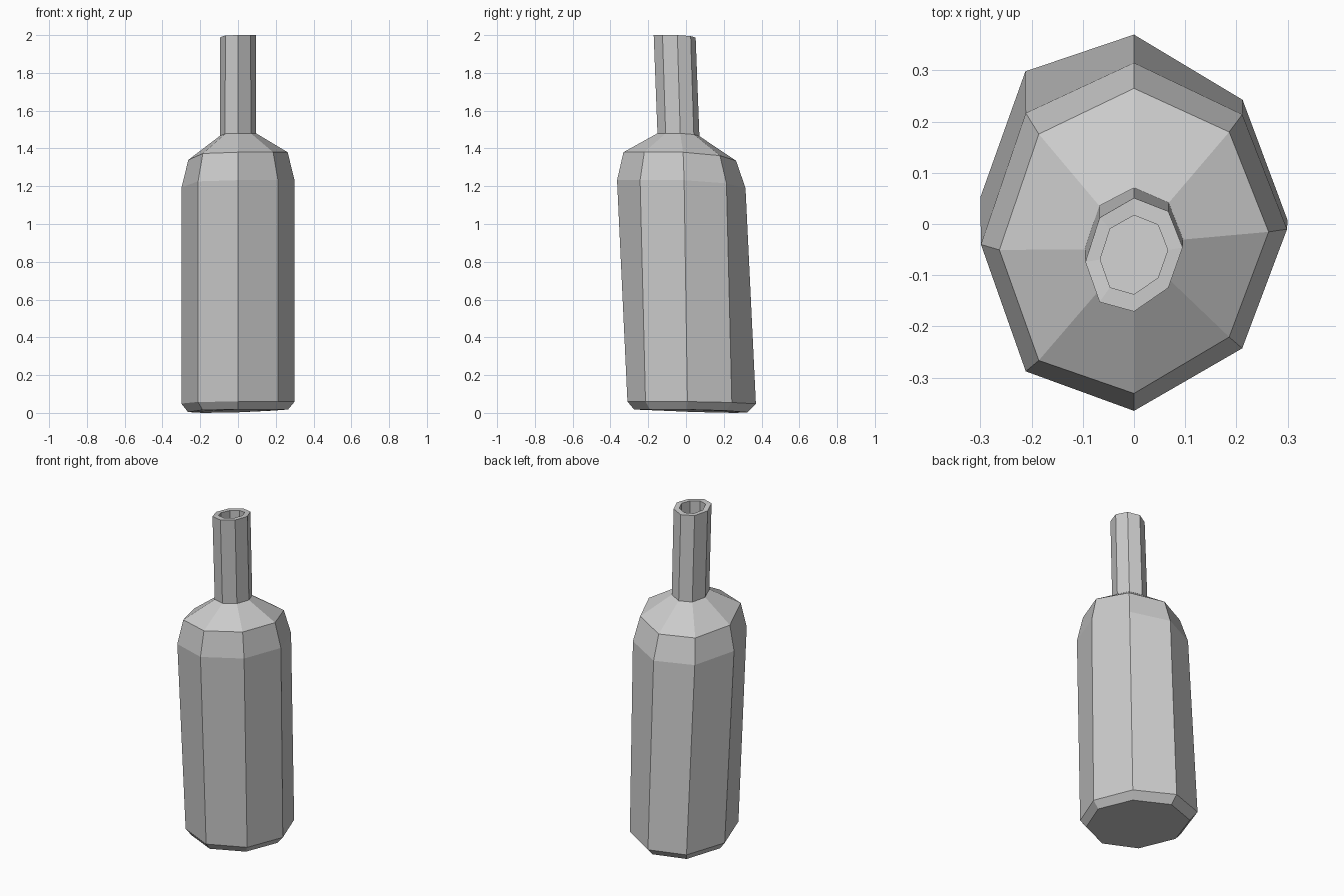
import bpy, bmesh, math

if "Cube" in bpy.data.objects:
    bpy.data.objects.remove(bpy.data.objects["Cube"])

# Rings of the leaning bottle, bottom to top, then down into the mouth:
# height, drop of the low side, x radius, y centre, y radius, y slope along x
RINGS = [
    (0.018, 0.015, 0.265, 0.025, 0.300, -0.075),  # base
    (0.060, 0.012, 0.300, 0.030, 0.340, -0.075),  # base chamfer
    (1.232, 0.042, 0.299, -0.025, 0.340, 0.050),  # top of body
    (1.380, 0.045, 0.263, -0.033, 0.298, 0.067),  # shoulder
    (1.480, 0.015, 0.096, -0.040, 0.111, 0.100),  # neck base
    (2.000, 0.013, 0.095, -0.060, 0.111, 0.150),  # rim
    (2.000, 0.013, 0.066, -0.060, 0.077, 0.140),  # mouth
    (1.850, 0.013, 0.066, -0.060, 0.077, 0.140),  # mouth floor
]
# How far each of the eight corners sinks (counter-clockwise from +x)
SINK = [0, 0.4, 1.0, 1.2, 0.9, 0.15, 0, 0]


def ring(bm, z, drop, rx, cy, ry, slope):
    verts = []
    for i, sink in enumerate(SINK):
        c, s = math.cos(i * math.pi / 4), math.sin(i * math.pi / 4)
        y = cy + slope * rx * c + ry * (1 - 0.07 * c) * s
        verts.append(bm.verts.new((rx * c, y, z - drop * sink)))
    return verts


# Bottle skin
bm = bmesh.new()
rings = [ring(bm, *r) for r in RINGS]
for a, b in zip(rings, rings[1:]):
    for i in range(8):
        j = (i + 1) % 8
        bm.faces.new((a[i], a[j], b[j], b[i]))

# Base and mouth floor
bm.faces.new(rings[0][::-1])
bm.faces.new(rings[-1])
bmesh.ops.recalc_face_normals(bm, faces=bm.faces[:])

mesh = bpy.data.meshes.new("bottle")
bm.to_mesh(mesh)
bm.free()
bottle = bpy.data.objects.new("bottle", mesh)
bpy.context.collection.objects.link(bottle)
